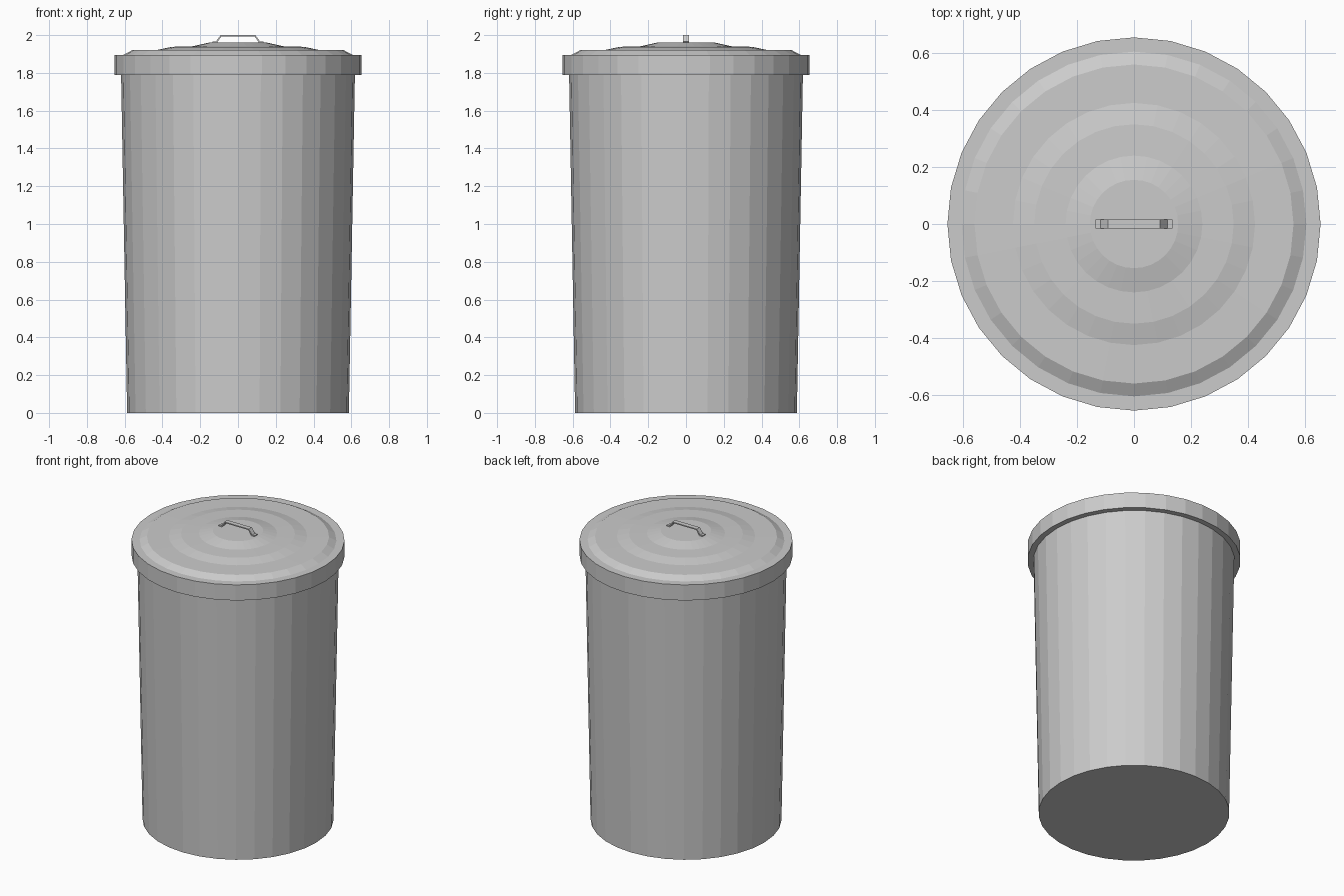
import bpy
import bmesh
from math import sin, cos, tau

if "Cube" in bpy.data.objects:
    bpy.data.objects.remove(bpy.data.objects["Cube"])

SIDES = 32


def make_object(name, bm):
    bmesh.ops.recalc_face_normals(bm, faces=bm.faces)
    mesh = bpy.data.meshes.new(name)
    bm.to_mesh(mesh)
    bm.free()
    obj = bpy.data.objects.new(name, mesh)
    bpy.context.collection.objects.link(obj)
    return obj


def lathe(name, profile):
    """Revolve (radius, z) points into a closed, flat-shaded solid."""
    bm = bmesh.new()
    rings = [[bm.verts.new((r * cos(tau * i / SIDES), r * sin(tau * i / SIDES), z))
              for i in range(SIDES)] for r, z in profile]
    for low, high in zip(rings, rings[1:]):
        for i in range(SIDES):
            j = (i + 1) % SIDES
            bm.faces.new((low[i], low[j], high[j], high[i]))
    bm.faces.new(rings[0])
    bm.faces.new(rings[-1])
    return make_object(name, bm)


# Tapered bin body
lathe("bin_body", [(0.587, 0), (0.62, 1.85)])

# Lid with deep rim and stepped dome
lathe("lid", [(0.60, 1.79), (0.655, 1.79), (0.655, 1.896), (0.605, 1.896),
              (0.56, 1.92), (0.425, 1.922), (0.35, 1.938), (0.24, 1.941),
              (0.155, 1.96)])

# Bent strap handle: half outline (outer then inner), mirrored across x
outer = [(0.135, 1.966), (0.117, 1.966), (0.092, 2.0)]
inner = [(0.088, 1.993), (0.112, 1.959), (0.135, 1.959)]
mirror = lambda pts: [(-x, z) for x, z in reversed(pts)]
top = outer + mirror(outer)
under = mirror(inner) + inner
bm = bmesh.new()
rows = [[[bm.verts.new((x, y, z)) for x, z in line]
         for line in (top, list(reversed(under)))] for y in (-0.016, 0.016)]
(ft, fu), (bt, bu) = rows
for i in range(len(top) - 1):
    for a, b in ((ft, fu), (bt, bu), (ft, bt), (fu, bu)):
        bm.faces.new((a[i], a[i + 1], b[i + 1], b[i]))
for i in (0, -1):
    bm.faces.new((ft[i], bt[i], bu[i], fu[i]))
make_object("lid_handle", bm)
